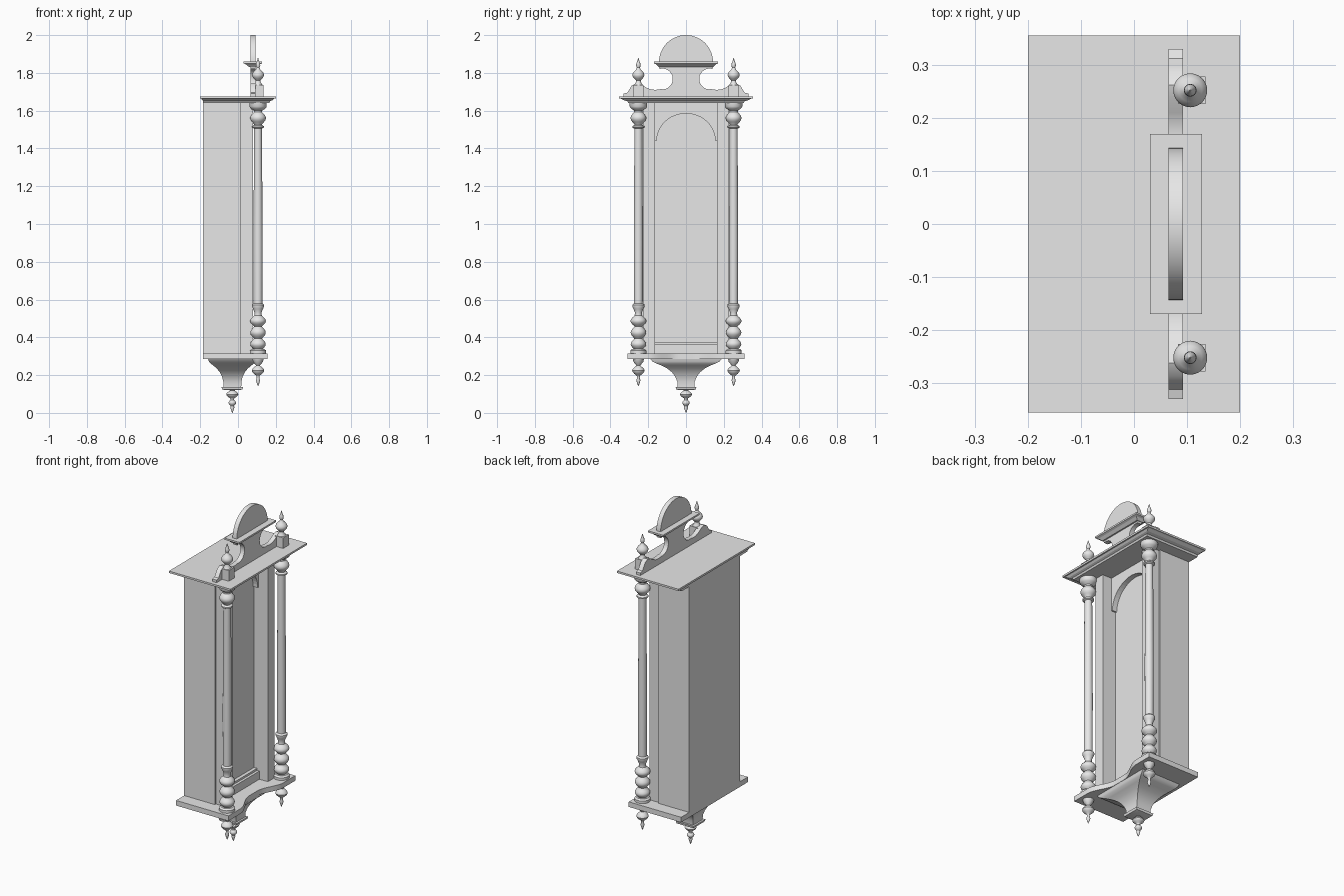
import bpy, bmesh
from math import sin, cos, pi, radians
from mathutils import Vector

cube = bpy.data.objects.get("Cube")
if cube:
    bpy.data.objects.remove(cube)

grey = bpy.data.materials.new("plain_grey")
grey.use_nodes = True
grey.diffuse_color = (0.8, 0.8, 0.8, 1)
grey.node_tree.nodes["Principled BSDF"].inputs["Base Color"].default_value = (0.8, 0.8, 0.8, 1)


def finish(name, bm, smooth=False):
    bmesh.ops.recalc_face_normals(bm, faces=bm.faces)
    mesh = bpy.data.meshes.new(name)
    bm.to_mesh(mesh)
    bm.free()
    mesh.materials.append(grey)
    if smooth:
        mesh.shade_smooth()
        mesh.set_sharp_from_angle(angle=radians(35))
    obj = bpy.data.objects.new(name, mesh)
    bpy.context.collection.objects.link(obj)
    return obj


def prism(name, points, offset, smooth=False):
    """Extrude a flat outline of 3D points along an offset."""
    bm = bmesh.new()
    face = bm.faces.new([bm.verts.new(p) for p in points])
    out = bmesh.ops.extrude_face_region(bm, geom=[face])
    moved = [v for v in out["geom"] if isinstance(v, bmesh.types.BMVert)]
    bmesh.ops.translate(bm, verts=moved, vec=Vector(offset))
    # the start face survives extrusion, so the solid is closed
    if not face.is_valid or len(face.edges[0].link_faces) < 2:
        bmesh.ops.holes_fill(bm, edges=bm.edges)
    return finish(name, bm, smooth)


def loft(name, sections, smooth=False):
    """Stack rectangles given as (z, back x, front x, half width)."""
    bm = bmesh.new()
    rings = [[bm.verts.new(p) for p in ((a, -h, z), (b, -h, z), (b, h, z), (a, h, z))]
             for z, a, b, h in sections]
    bm.faces.new(rings[0])
    bm.faces.new(rings[-1])
    for lo, hi in zip(rings, rings[1:]):
        for i in range(4):
            j = (i + 1) % 4
            bm.faces.new((lo[i], lo[j], hi[j], hi[i]))
    return finish(name, bm, smooth)


def box(name, x0, x1, y0, y1, z0, z1):
    return prism(name, [(x0, y0, z0), (x1, y0, z0), (x1, y1, z0), (x0, y1, z0)], (0, 0, z1 - z0))


def lathe(name, profile, x, y, sides=24):
    """Turn (radius, z) pairs round a vertical axis."""
    bm = bmesh.new()
    rings = [[bm.verts.new((x + r * cos(2 * pi * i / sides), y + r * sin(2 * pi * i / sides), z))
              for i in range(sides)] for r, z in profile]
    bm.faces.new(rings[0])
    bm.faces.new(rings[-1])
    for lo, hi in zip(rings, rings[1:]):
        for i in range(sides):
            j = (i + 1) % sides
            bm.faces.new((lo[i], lo[j], hi[j], hi[i]))
    return finish(name, bm, True)


def bead(z0, z1, neck, wide, steps=6):
    """A rounded swelling for a turned profile."""
    return [(neck + (wide - neck) * sin(pi * i / steps), z0 + (z1 - z0) * i / steps)
            for i in range(steps + 1)]


# Case with recessed front between two stiles
half = [(-0.185, 0.235), (0.015, 0.235), (0.015, 0.225), (0.08, 0.225), (0.08, 0.163), (-0.01, 0.163)]
outline = half + [(x, -y) for x, y in reversed(half)]
prism("case", [(x, y, 0.31) for x, y in outline], (0, 0, 1.335))

# Arched head and bottom rail inside the recess
arch = [(0.155 * cos(pi * i / 24), 1.44 + 0.145 * sin(pi * i / 24)) for i in range(25)]
head = [(0.163, 1.645), (0.163, 1.44)] + arch + [(-0.163, 1.44), (-0.163, 1.645)]
prism("arched_head", [(-0.011, y, z) for y, z in head], (0.031, 0, 0))
box("bottom_rail", -0.011, 0.01, -0.163, 0.163, 0.31, 0.375)
box("bottom_rail_step", -0.011, 0.025, -0.163, 0.163, 0.31, 0.363)

# Base shelf with a serpentine front
front = []
for i in range(33):
    y = 0.2 * (1 - i / 16)
    t = min(1, max(0, (abs(y) - 0.04) / 0.16))
    front.append((0.1 + 0.055 * t * t * (3 - 2 * t), y))
shelf = [(-0.185, 0.31), (0.155, 0.31)] + front + [(0.155, -0.31), (-0.185, -0.31)]
prism("base_shelf", [(x, y, 0.285) for x, y in shelf], (0, 0, 0.03), True)

# Cornice
loft("cornice", [(1.64, -0.185, 0.165, 0.305), (1.65, -0.185, 0.17, 0.31),
                 (1.655, -0.188, 0.182, 0.328), (1.664, -0.195, 0.192, 0.345),
                 (1.664, -0.2, 0.2, 0.355), (1.675, -0.2, 0.2, 0.355)])

# Flared bracket below the shelf
flare = [(0.12, 0.038), (0.125, 0.052), (0.138, 0.055), (0.138, 0.044), (0.165, 0.046),
         (0.19, 0.056), (0.215, 0.074), (0.235, 0.099), (0.252, 0.132),
         (0.263, 0.16), (0.272, 0.178), (0.285, 0.188)]
depths = [0.04, 0.054, 0.058, 0.047, 0.048, 0.054, 0.066, 0.082, 0.102, 0.117, 0.124, 0.128]
loft("bracket", [(z, -0.03 - d, -0.03 + d, h) for (z, h), d in zip(flare, depths)], True)

# Turned drop under the bracket
lathe("bracket_drop", [(0.001, 0), (0.006, 0.012), (0.011, 0.03), (0.009, 0.036)]
      + bead(0.038, 0.068, 0.01, 0.02) + [(0.01, 0.075)]
      + bead(0.078, 0.118, 0.012, 0.032) + [(0.02, 0.125)], -0.03, 0)

# Columns with drops below and urns above, on both sides
column = ([(0.043, 0.31), (0.043, 0.33), (0.034, 0.338)] + bead(0.338, 0.39, 0.024, 0.041)
          + bead(0.395, 0.455, 0.022, 0.041) + bead(0.458, 0.515, 0.02, 0.042)
          + [(0.018, 0.53), (0.026, 0.55), (0.032, 0.563), (0.032, 0.572), (0.023, 0.58),
             (0.024, 0.9), (0.021, 1.505), (0.031, 1.51), (0.031, 1.518), (0.02, 1.525)]
          + bead(1.53, 1.592, 0.022, 0.042) + [(0.022, 1.6), (0.04, 1.612), (0.046, 1.622), (0.046, 1.645)])
drop = ([(0.001, 0.143), (0.006, 0.155), (0.011, 0.172), (0.007, 0.185), (0.008, 0.195)]
        + bead(0.198, 0.25, 0.01, 0.033) + [(0.014, 0.256), (0.026, 0.27), (0.03, 0.286)])
urn = ([(0.024, 1.735), (0.014, 1.75), (0.013, 1.757)] + bead(1.76, 1.818, 0.012, 0.032)
       + [(0.008, 1.828), (0.012, 1.838), (0.011, 1.848), (0.005, 1.865), (0.001, 1.88)])
for side, y in (("left", 0.252), ("right", -0.252)):
    lathe(side + "_column", column, 0.106, y)
    lathe(side + "_drop", drop, 0.106, y)
    lathe(side + "_urn", urn, 0.106, y)
    box(side + "_plinth", 0.083, 0.135, y - 0.026, y + 0.026, 1.67, 1.737)

# Scrolled crest board with round cut-outs
crest = [(0.33, 1.67), (0.33, 1.69), (0.312, 1.695), (0.3, 1.712), (0.287, 1.733), (0.262, 1.745),
         (0.235, 1.738), (0.21, 1.722), (0.185, 1.712), (0.16, 1.71)]
for i in range(15):
    a = radians(280 - 205 * i / 14)
    crest.append((0.125 + 0.055 * cos(a), 1.768 + 0.055 * sin(a)))
crest.append((0.145, 1.842))
crest += [(-y, z) for y, z in reversed(crest)]
prism("crest_board", [(0.065, y, z) for y, z in crest], (0.027, 0, 0), True)

# Cap moulding and half-round top
loft("crest_cap", [(1.832, 0.058, 0.1, 0.145), (1.845, 0.042, 0.116, 0.158),
                   (1.85, 0.03, 0.128, 0.17), (1.86, 0.03, 0.128, 0.17)])
disc = [(0.143 * cos(pi * i / 40), 1.857 + 0.143 * sin(pi * i / 40)) for i in range(41)]
prism("half_round_top", [(0.065, y, z) for y, z in disc], (0.027, 0, 0), True)
